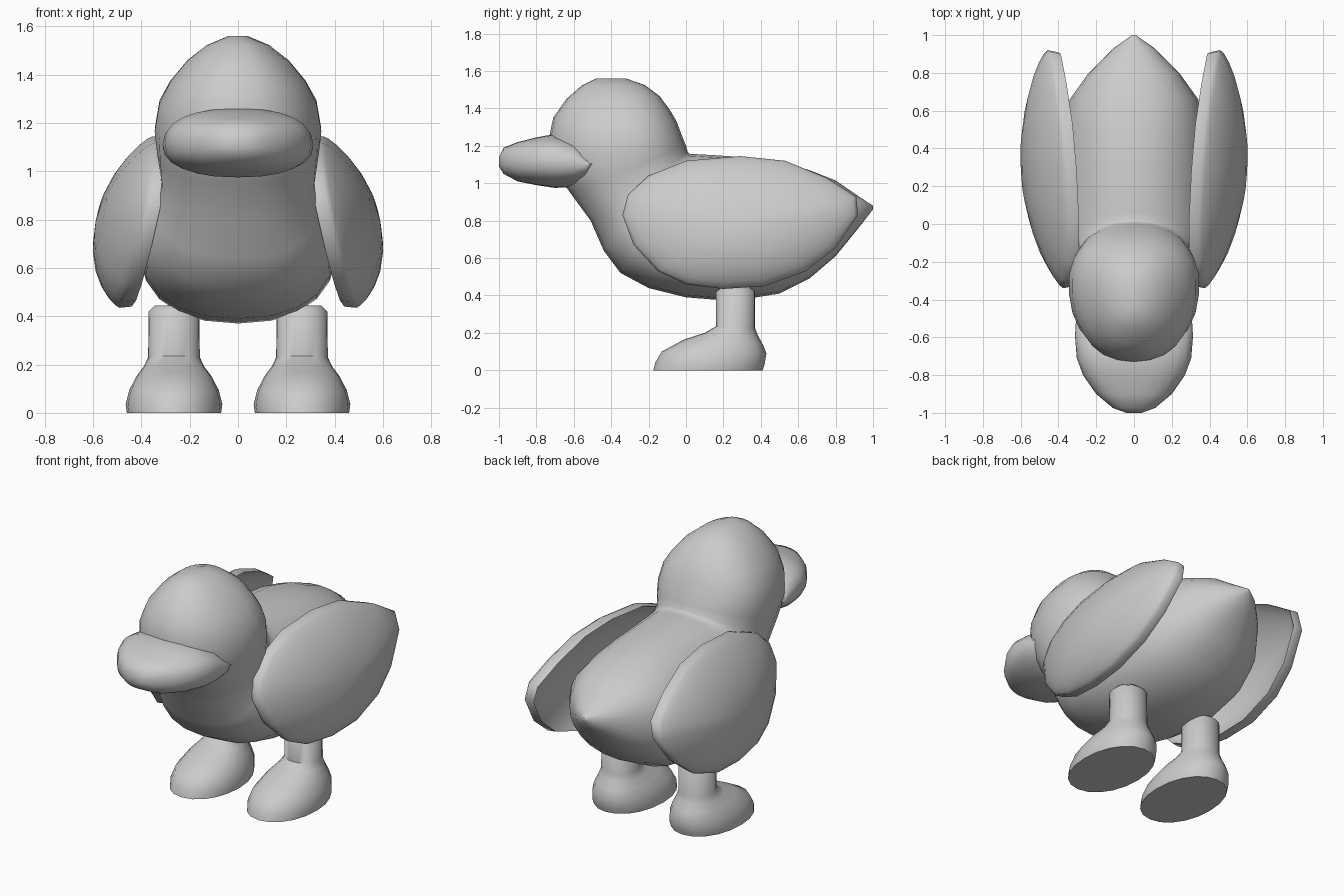
import bpy, bmesh, math
from mathutils import Vector

if "Cube" in bpy.data.objects:
    bpy.data.objects.remove(bpy.data.objects["Cube"])


def finish(bm, name, angle=50):
    bmesh.ops.recalc_face_normals(bm, faces=bm.faces)
    mesh = bpy.data.meshes.new(name)
    bm.to_mesh(mesh)
    bm.free()
    ob = bpy.data.objects.new(name, mesh)
    bpy.context.collection.objects.link(ob)
    bpy.ops.object.select_all(action='DESELECT')
    ob.select_set(True)
    bpy.context.view_layer.objects.active = ob
    bpy.ops.object.shade_smooth_by_angle(angle=math.radians(angle))
    return ob


def power(v, n):
    return math.copysign(abs(v) ** (2 / n), v)


def loft(name, rings, cx=0, n=2.0, segs=24, angle=50):
    """Rings: (y, z) of one end, (y, z) of the other, half width, skew."""
    bm = bmesh.new()
    loops = []
    for ya, za, yb, zb, w, skew in rings:
        loop = []
        for i in range(segs):
            a = math.tau * i / segs
            s = power(math.sin(a), n)
            x = w * power(math.cos(a), n) * (1 - skew * s)
            t = (s + 1) / 2
            loop.append(bm.verts.new((cx + x, ya + (yb - ya) * t, za + (zb - za) * t)))
        loops.append(loop)
    for a, b in zip(loops, loops[1:]):
        for i in range(segs):
            j = (i + 1) % segs
            bm.faces.new((a[i], a[j], b[j], b[i]))
    bm.faces.new(loops[0])
    bm.faces.new(loops[-1])
    return finish(bm, name, angle)


# Body, neck and head: one sweep from tail tip round the chest to the crown
loft("body_and_head", [
    (1.0, .86, 1.0, .88, .01, 0),
    (.93, .77, .93, .925, .11, 0),
    (.80, .61, .80, 1.015, .24, 0),
    (.66, .49, .66, 1.07, .34, .05),
    (.50, .41, .50, 1.115, .38, .12),
    (.25, .37, .30, 1.14, .40, .15),
    (0, .39, .15, 1.15, .40, .15),
    (-.20, .44, .06, 1.155, .395, .15),
    (-.35, .52, .025, 1.155, .375, .12),
    (-.44, .64, .015, 1.16, .345, .08),
    (-.51, .80, .01, 1.165, .32, .03),
    (-.62, .95, .0, 1.20, .335, -.03),
    (-.71, 1.08, -.02, 1.25, .345, -.08),
    (-.735, 1.23, -.05, 1.33, .325, -.1),
    (-.71, 1.35, -.085, 1.39, .28, -.1),
    (-.64, 1.45, -.14, 1.465, .21, -.1),
    (-.56, 1.52, -.22, 1.525, .13, -.05),
    (-.48, 1.56, -.32, 1.56, .04, 0),
], n=2.25)

# Broad bill
loft("bill", [
    (-1.0, 1.09, -1.0, 1.14, .04, 0),
    (-.975, 1.05, -.975, 1.19, .11, 0),
    (-.90, 1.01, -.90, 1.22, .20, 0),
    (-.80, .99, -.80, 1.245, .27, 0),
    (-.70, .975, -.72, 1.26, .303, 0),
    (-.60, .98, -.60, 1.24, .312, 0),
    (-.54, 1.01, -.54, 1.18, .31, 0),
    (-.50, 1.09, -.50, 1.12, .305, 0),
], n=2.4)

# Wing outline seen from the side (y, z)
OUTLINE = [(-.34, .83), (-.31, .94), (-.20, 1.04), (0, 1.12), (.29, 1.145),
           (.53, 1.12), (.75, 1.03), (.91, .93), (.92, .83), (.80, .655),
           (.64, .53), (.42, .45), (.20, .435), (0, .46), (-.15, .53), (-.28, .67)]


def wing(name, side):
    bm = bmesh.new()
    cy, cz = .29, .79

    def point(y, z, s):
        base = .425 + .065 * (y - cy) - .2 * (z - cz)
        return bm.verts.new((side * (base + .165 * (1 - s * s) ** .75), y, z))

    loops = [[point(cy + (y - cy) * s, cz + (z - cz) * s, s) for y, z in OUTLINE]
             for s in (1, .97, .9, .78, .6, .35)]
    centre = point(cy, cz, 0)
    m = len(OUTLINE)
    for a, b in zip(loops, loops[1:]):
        for i in range(m):
            j = (i + 1) % m
            bm.faces.new((a[i], a[j], b[j], b[i]))
    for i in range(m):
        bm.faces.new((loops[-1][i], loops[-1][(i + 1) % m], centre))
    # inner hollow skin
    bmesh.ops.recalc_face_normals(bm, faces=bm.faces)
    centre.normal_update()
    if centre.normal.x * side < 0:
        bmesh.ops.reverse_faces(bm, faces=bm.faces)
    bm.normal_update()
    inner = bmesh.ops.duplicate(bm, geom=bm.verts[:] + bm.edges[:] + bm.faces[:])["geom"]
    for v in inner:
        if isinstance(v, bmesh.types.BMVert):
            v.co.x -= side * .05
            v.co.y = cy + (v.co.y - cy) * .985
            v.co.z = cz + (v.co.z - cz) * .985
    rim = [e for e in bm.edges if e.is_boundary]
    bmesh.ops.bridge_loops(bm, edges=rim)
    finish(bm, name, 60)


for side, tag in ((1, "left"), (-1, "right")):
    wing("wing_" + tag, side)

    # Oval eye lying on the cheek
    bm = bmesh.new()
    bmesh.ops.create_uvsphere(bm, u_segments=16, v_segments=10, radius=1)
    bmesh.ops.scale(bm, vec=(.09, .078, .036), verts=bm.verts)
    eye = finish(bm, "eye_" + tag)
    eye.rotation_euler = Vector((side * .85, -.34, .32)).to_track_quat('Z', 'Y').to_euler()
    eye.location = (side * .237, -.485, 1.325)

    # Leg and foot
    loft("leg_" + tag, [
        (-.175, .0, .41, .0, .195, 0),
        (-.165, .04, .42, .03, .20, 0),
        (-.13, .10, .43, .09, .185, 0),
        (-.01, .165, .41, .14, .155, 0),
        (.10, .20, .385, .185, .125, 0),
        (.16, .235, .37, .225, .107, 0),
        (.16, .42, .37, .42, .105, 0),
        (.19, .445, .34, .445, .08, 0),
    ], cx=side * .265, n=2.1, segs=20)
